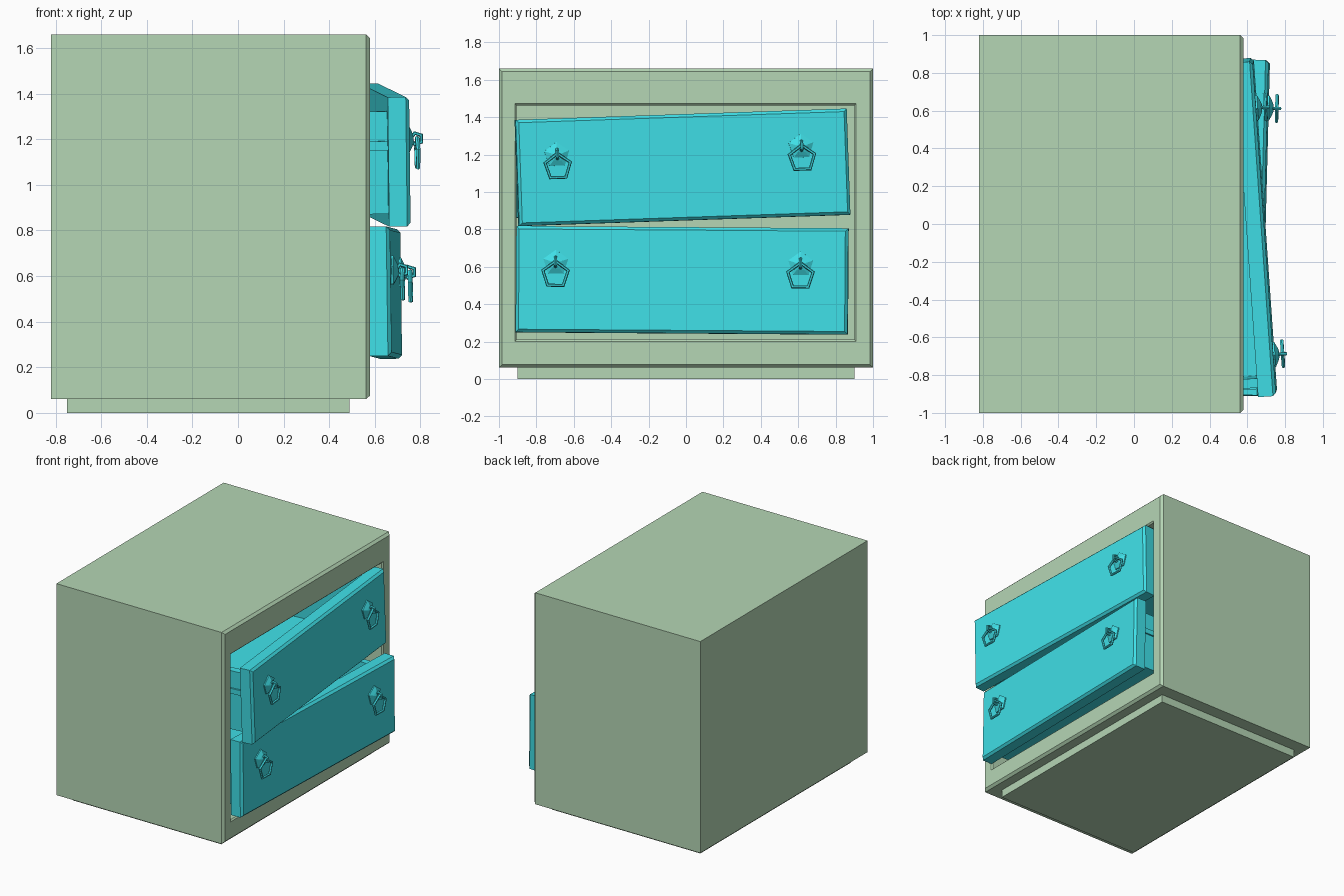
import bpy, bmesh
from math import sin, cos, pi, radians
from mathutils import Matrix, Vector

if "Cube" in bpy.data.objects:
    bpy.data.objects.remove(bpy.data.objects["Cube"])


def material(name, rgb):
    m = bpy.data.materials.new(name)
    m.diffuse_color = (*rgb, 1)
    m.use_nodes = True
    m.node_tree.nodes["Principled BSDF"].inputs["Base Color"].default_value = m.diffuse_color
    return m


GREEN = material("green_paint", (0.46, 0.67, 0.46))
CYAN = material("cyan_paint", (0.05, 0.74, 0.80))


def loft(name, rings, mat, M=Matrix(), closed=False):
    """Skin a row of equal-sized point rings; cap the ends unless closed."""
    bm = bmesh.new()
    vs = [[bm.verts.new(M @ Vector(p)) for p in r] for r in rings]
    n = len(vs[0])
    pairs = list(zip(vs, vs[1:])) + ([(vs[-1], vs[0])] if closed else [])
    for a, b in pairs:
        for i in range(n):
            j = (i + 1) % n
            bm.faces.new((a[i], a[j], b[j], b[i]))
    if not closed:
        bm.faces.new(vs[0][::-1])
        bm.faces.new(vs[-1])
    bmesh.ops.recalc_face_normals(bm, faces=bm.faces)
    me = bpy.data.meshes.new(name)
    bm.to_mesh(me)
    bm.free()
    me.materials.append(mat)
    ob = bpy.data.objects.new(name, me)
    bpy.context.collection.objects.link(ob)
    return ob


def rect_x(x, y0, y1, z0, z1):
    return [(x, y0, z0), (x, y1, z0), (x, y1, z1), (x, y0, z1)]


def rect_z(z, x0, x1, y):
    return [(x0, -y, z), (x1, -y, z), (x1, y, z), (x0, y, z)]


def pentagon(x, r):
    return [(x, r * sin(k * 2 * pi / 5), r * cos(k * 2 * pi / 5)) for k in range(5)]


def five_ring(name, R, r, M, sides=6):
    """Five-cornered torus in the local yz plane, one corner up."""
    rings = []
    for k in range(5):
        a = k * 2 * pi / 5
        ring = []
        for s in range(sides):
            t = 2 * pi * s / sides
            d = R + r * cos(t)
            ring.append((r * sin(t), d * sin(a), d * cos(a)))
        rings.append(ring)
    return loft(name, rings, CYAN, M, closed=True)


# Cabinet shell with chamfered front edge and drawer cavity
loft("cabinet_body", [
    rect_x(-0.82, -1, 1, 0.06, 1.66),
    rect_x(0.562, -1, 1, 0.06, 1.66),
    rect_x(0.58, -0.983, 0.983, 0.077, 1.643),
    rect_x(0.58, -0.915, 0.91, 0.2, 1.472),
    rect_x(0.57, -0.905, 0.90, 0.21, 1.462),
    rect_x(-0.72, -0.905, 0.90, 0.21, 1.462),
], GREEN)

# Recessed plinth
loft("plinth", [rect_x(-0.75, -0.9, 0.9, 0, 0.06), rect_x(0.49, -0.9, 0.9, 0, 0.06)], GREEN)


def drawer(name, loc, yaw, roll, pitch):
    M = (Matrix.Translation(loc) @ Matrix.Rotation(radians(yaw), 4, 'Z')
         @ Matrix.Rotation(radians(roll), 4, 'X') @ Matrix.Rotation(radians(pitch), 4, 'Y'))
    w, h, b = 0.888, 0.284, 0.016
    # Front panel
    loft(name + "_front", [
        rect_x(-0.095, -w, w, -h, h),
        rect_x(-b, -w, w, -h, h),
        rect_x(0, -w + b, w - b, -h + b, h - b)], CYAN, M)
    # Open-topped box
    loft(name + "_box", [
        rect_z(-0.23, -1.05, -0.09, 0.84), rect_z(0.22, -1.05, -0.09, 0.84),
        rect_z(0.22, -1.0, -0.095, 0.79), rect_z(-0.19, -1.0, -0.095, 0.79)], CYAN, M)
    for side, s in (("left", -1), ("right", 1)):
        # Side runner
        y0, y1 = sorted((s * 0.835, s * 0.852))
        loft(f"{name}_{side}_runner", [rect_x(-1.05, y0, y1, 0.05, 0.09),
                                       rect_x(-0.092, y0, y1, 0.05, 0.09)], CYAN, M)
        # Handle: rosette, hook and hanging pull
        H = M @ Matrix.Translation((0, s * 0.655 - 0.02, 0.088))
        loft(f"{name}_{side}_rosette", [pentagon(-0.005, 0.07), pentagon(0.008, 0.07),
                                        pentagon(0.024, 0.036), pentagon(0.03, 0.018)], CYAN, H)
        five_ring(f"{name}_{side}_hook", 0.026, 0.009,
                  H @ Matrix.Translation((0.044, 0, 0.005)) @ Matrix.Rotation(pi / 2, 4, 'Z')
                  @ Matrix.Rotation(-pi / 2, 4, 'X'))
        five_ring(f"{name}_{side}_pull", 0.071, 0.01,
                  H @ Matrix.Translation((0.047, 0, -0.063)))


drawer("top_drawer", (0.693, -0.015, 1.132), 4.0, 1.95, -0.8)
drawer("bottom_drawer", (0.693, -0.022, 0.528), -1.5, -0.4, -0.8)
